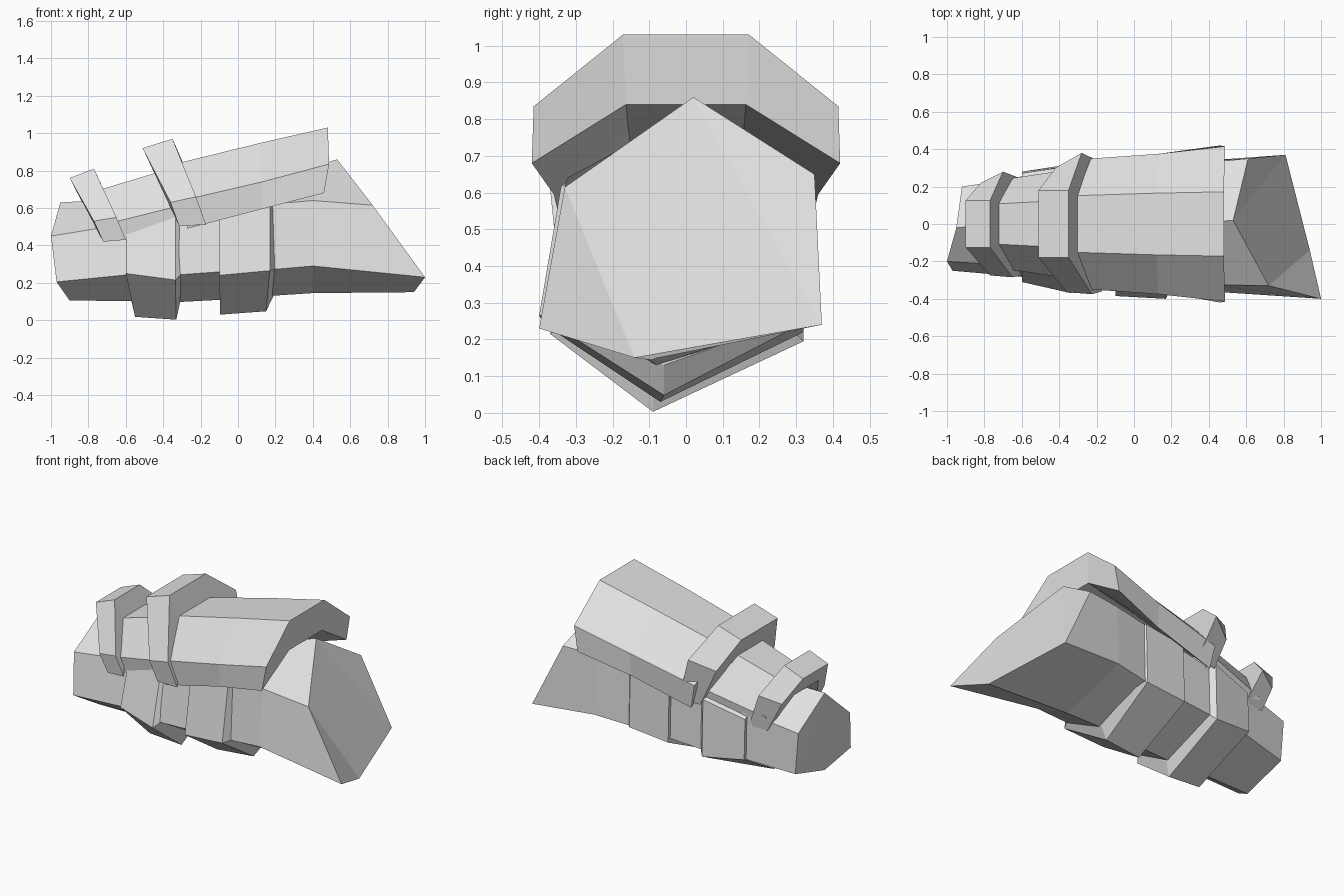
import bpy, bmesh

grey = bpy.data.materials.new("light_grey")
grey.diffuse_color = (0.75, 0.75, 0.75, 1)


def loft(name, sections):
    """Skin a closed solid through rings of matching points."""
    bm = bmesh.new()
    rings = [[bm.verts.new(p) for p in s] for s in sections]
    n = len(rings[0])
    for a, b in zip(rings, rings[1:]):
        for i in range(n):
            j = (i + 1) % n
            bm.faces.new((a[i], a[j], b[j], b[i]))
    for r in (rings[0], rings[-1]):
        if n == 8:  # arched ends are closed by three quads
            for q in ((0, 1, 2, 7), (2, 3, 6, 7), (3, 4, 5, 6)):
                bm.faces.new([r[k] for k in q])
        else:
            bmesh.ops.triangulate(bm, faces=[bm.faces.new(r)])
    bmesh.ops.recalc_face_normals(bm, faces=bm.faces)
    me = bpy.data.meshes.new(name)
    bm.to_mesh(me)
    bm.free()
    me.materials.append(grey)
    ob = bpy.data.objects.new(name, me)
    bpy.context.collection.objects.link(ob)
    return ob


def hexagon(x, apex, shoulder, low, bottom, front, back, xb=None, keel=-0.08, lean=0.85):
    """Six-sided section: apex, front shoulder, front low, keel, back low, back shoulder."""
    xb = x if xb is None else xb
    return [(x, 0.01, apex), (x, front * lean, shoulder), (x, front, low),
            (xb, keel, bottom), (x, back, low - 0.02), (x, back * 0.97, shoulder)]


def arch(top, mid, low, t, w, depth, w_low, back_mid=None, back_low=None):
    """Arched section; top, mid and low are (x, z), t and w the half widths."""
    xi = top[0] + (low[0] - top[0]) * depth / (top[1] - low[1])
    ti = t * 0.95
    return [(low[0], -w_low, low[1]), (mid[0], -w, mid[1]), (top[0], -t, top[1]),
            (top[0], t, top[1]), back_mid or (mid[0], w, mid[1]),
            back_low or (low[0], w_low, low[1]),
            (xi, ti, top[1] - depth), (xi, -ti, top[1] - depth)]


# Cuff with its oblique end face
loft("cuff", [
    hexagon(0.17, 0.76, 0.62, 0.27, 0.13, -0.35, 0.31, lean=0.9),
    hexagon(0.40, 0.82, 0.64, 0.29, 0.145, -0.36, 0.34, keel=-0.1, lean=0.9),
    [(0.53, 0.02, 0.86), (0.72, -0.33, 0.615), (1.0, -0.40, 0.23),
     (0.94, -0.14, 0.15), (0.81, 0.37, 0.24), (0.61, 0.35, 0.65)]])

# Raised band next to the cuff
loft("wide_band", [
    hexagon(-0.10, 0.70, 0.58, 0.24, 0.03, -0.385, 0.32, -0.095, -0.07),
    hexagon(0.17, 0.74, 0.62, 0.265, 0.048, -0.40, 0.32, 0.15, -0.06),
    hexagon(0.20, 0.73, 0.61, 0.275, 0.13, -0.345, 0.29, 0.19, -0.06)])

# Narrow section between the bands
loft("inner_sleeve", [
    hexagon(-0.36, 0.66, 0.52, 0.24, 0.095, -0.33, 0.29),
    hexagon(-0.08, 0.70, 0.57, 0.26, 0.11, -0.35, 0.30)])

# Second raised band
loft("front_band", [
    hexagon(-0.60, 0.60, 0.48, 0.25, 0.018, -0.31, 0.28, -0.55, -0.09, 0.77),
    hexagon(-0.335, 0.66, 0.55, 0.215, 0.003, -0.37, 0.32, -0.33, -0.09, 0.77),
    hexagon(-0.305, 0.65, 0.53, 0.245, 0.095, -0.33, 0.29, -0.31, -0.09, 0.85)])

# Blunt tip
loft("tip", [
    [(-0.95, -0.02, 0.63), (-1.0, -0.20, 0.45), (-0.97, -0.25, 0.205),
     (-0.90, -0.09, 0.105), (-0.90, 0.20, 0.19), (-0.92, 0.20, 0.45)],
    hexagon(-0.57, 0.65, 0.52, 0.245, 0.103, -0.285, 0.26, lean=0.8)])

# Long arched plate on top
loft("rear_plate", [
    arch((-0.36, 0.83), (-0.30, 0.64), (-0.27, 0.49), 0.15, 0.345, 0.16, 0.335),
    arch((0.12, 0.948), (0.13, 0.74), (0.13, 0.595), 0.165, 0.375, 0.18, 0.36),
    arch((0.48, 1.03), (0.487, 0.835), (0.46, 0.68), 0.172, 0.415, 0.19, 0.42)])

# Short arched plate on top
loft("front_plate", [
    arch((-0.78, 0.685), (-0.72, 0.51), (-0.68, 0.41), 0.105, 0.235, 0.12, 0.23),
    arch((-0.40, 0.80), (-0.32, 0.61), (-0.28, 0.515), 0.125, 0.295, 0.14, 0.285)])

# Slanted ridges wrapping the plates
loft("rear_ridge", [
    arch((-0.51, 0.92), (-0.36, 0.63), (-0.315, 0.505), 0.18, 0.365, 0.17, 0.35,
         (-0.42, 0.30, 0.745), (-0.32, 0.315, 0.515)),
    arch((-0.35, 0.97), (-0.225, 0.66), (-0.17, 0.51), 0.18, 0.375, 0.17, 0.36,
         (-0.28, 0.38, 0.81), (-0.185, 0.335, 0.525))])
loft("front_ridge", [
    arch((-0.90, 0.76), (-0.77, 0.53), (-0.72, 0.42), 0.125, 0.275, 0.12, 0.265,
         (-0.82, 0.22, 0.615), (-0.73, 0.235, 0.43)),
    arch((-0.77, 0.81), (-0.65, 0.55), (-0.60, 0.43), 0.125, 0.285, 0.12, 0.275,
         (-0.70, 0.28, 0.66), (-0.61, 0.245, 0.44))])
